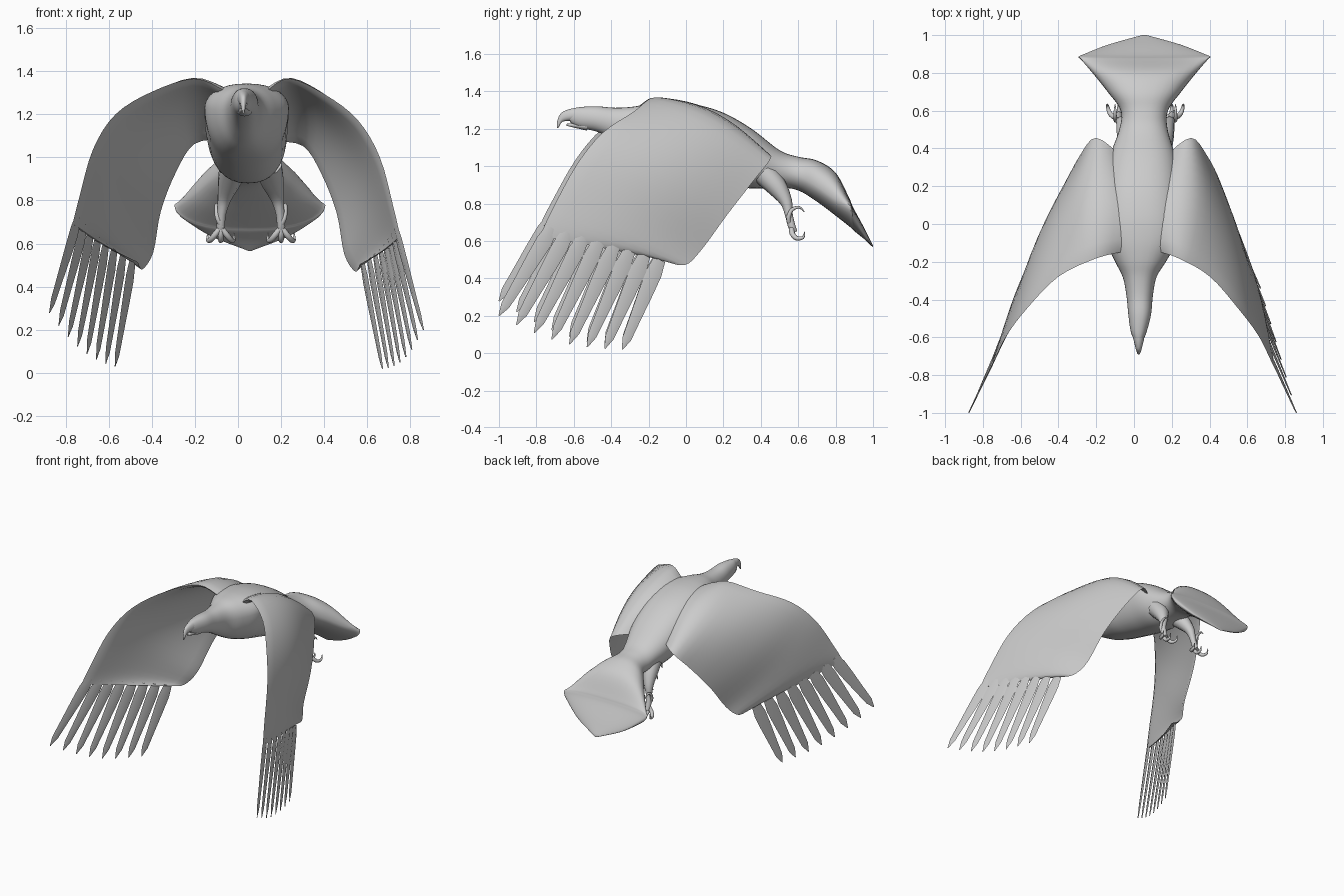
import bpy, bmesh, math
from mathutils import Vector

if "Cube" in bpy.data.objects:
    bpy.data.objects.remove(bpy.data.objects["Cube"])

grey = bpy.data.materials.new("plain grey")
grey.use_nodes = True
GREY = (0.6, 0.6, 0.6, 1)
grey.diffuse_color = GREY
grey.node_tree.nodes["Principled BSDF"].inputs["Base Color"].default_value = GREY


def smooth_rows(rows, steps):
    """Catmull-Rom resampling of rows of numbers."""
    rows = [Vector(r) for r in rows]
    out = []
    for i in range(len(rows) - 1):
        a, b = rows[i], rows[i + 1]
        ta = (b - rows[max(i - 1, 0)]) / 2
        tb = (rows[min(i + 2, len(rows) - 1)] - a) / 2
        for k in range(steps):
            t = k / steps
            out.append(a * (2*t**3 - 3*t*t + 1) + ta * (t**3 - 2*t*t + t)
                       + b * (3*t*t - 2*t**3) + tb * (t**3 - t*t))
    return out + [rows[-1]]


def loft(name, rings, angle=50):
    """Skin closed rings of points, cap both ends."""
    bm = bmesh.new()
    vr = [[bm.verts.new(p) for p in ring] for ring in rings]
    n = len(vr[0])
    for a, b in zip(vr, vr[1:]):
        for i in range(n):
            j = (i + 1) % n
            bm.faces.new((a[i], a[j], b[j], b[i]))
    bm.faces.new(vr[0])
    bm.faces.new(vr[-1])
    bmesh.ops.recalc_face_normals(bm, faces=bm.faces)
    mesh = bpy.data.meshes.new(name)
    bm.to_mesh(mesh)
    bm.free()
    mesh.materials.append(grey)
    ob = bpy.data.objects.new(name, mesh)
    bpy.context.collection.objects.link(ob)
    bpy.ops.object.select_all(action="DESELECT")
    ob.select_set(True)
    bpy.context.view_layer.objects.active = ob
    bpy.ops.object.shade_smooth_by_angle(angle=math.radians(angle))
    return ob


def hull(name, rows, steps=5, sides=32):
    """Loft along y; rows are (y, centre x, half width, top, middle, bottom)."""
    rings = []
    for y, cx, hw, top, mid, bot in smooth_rows(rows, steps):
        ring = []
        for k in range(sides):
            a = 2 * math.pi * k / sides
            s, c = math.sin(a), math.cos(a)
            c = math.copysign(abs(c) ** .85, c)
            ring.append((cx + hw * c, y, mid + s * (top - mid if s > 0 else mid - bot)))
        rings.append(ring)
    return loft(name, rings)


def tube(name, rows, steps=4, sides=10):
    """Round tube; rows are (x, y, z, radius)."""
    pts = smooth_rows(rows, steps)
    rings = []
    for i, p in enumerate(pts):
        d = (pts[min(i + 1, len(pts) - 1)] - pts[max(i - 1, 0)]).to_3d().normalized()
        u = d.cross(Vector((1, 0, 0.1))).normalized()
        v = d.cross(u)
        rings.append([p.to_3d() + p[3] * (u * math.cos(a) + v * math.sin(a))
                      for a in (2 * math.pi * k / sides for k in range(sides))])
    return loft(name, rings)


# Head, body and fanned tail in one skin
hull("body", [
    (-.62, .025, .022, 1.305, 1.265, 1.235),
    (-.57, .025, .042, 1.315, 1.26, 1.205),
    (-.48, .03, .060, 1.32, 1.25, 1.185),
    (-.38, .03, .070, 1.312, 1.23, 1.14),
    (-.28, .03, .090, 1.318, 1.22, 1.08),
    (-.19, .035, .140, 1.335, 1.22, 1.03),
    (-.08, .04, .190, 1.342, 1.23, .99),
    (.05, .04, .195, 1.33, 1.22, .95),
    (.2, .04, .192, 1.285, 1.16, .91),
    (.35, .045, .175, 1.20, 1.07, .88),
    (.5, .05, .128, 1.085, .99, .885),
    (.6, .055, .125, 1.05, .95, .87),
    (.7, .055, .195, 1.03, .89, .81),
    (.8, .055, .275, .965, .82, .735),
    (.87, .055, .335, .835, .785, .68),
    (.885, .055, .350, .80, .775, .667),
    (.90, .055, .318, .767, .74, .652),
    (.95, .055, .190, .675, .645, .612),
    (1, .055, .012, .575, .57, .565)])

# Hooked upper beak and lower beak
hull("upper_beak", [
    (-.69, .025, .004, 1.235, 1.215, 1.202),
    (-.68, .025, .010, 1.265, 1.235, 1.208),
    (-.66, .025, .016, 1.29, 1.26, 1.237),
    (-.61, .025, .028, 1.308, 1.27, 1.242),
    (-.55, .025, .040, 1.312, 1.27, 1.24)], 4, 16)
hull("lower_beak", [
    (-.64, .025, .005, 1.226, 1.222, 1.216),
    (-.60, .025, .018, 1.23, 1.218, 1.206),
    (-.53, .03, .035, 1.235, 1.215, 1.19)], 4, 16)

# Wing edges for the left wing, shoulder to feather line, then feather tips
LEAD = [(.14, -.15, 1.31), (.24, -.185, 1.362), (.40, -.28, 1.29), (.55, -.45, 1.175),
        (.655, -.59, 1.0), (.72, -.72, .76), (.75, -.78, .63)]
TRAIL = [(.17, .36, 1.07), (.30, .455, 1.05), (.385, .36, .92), (.455, .22, .74),
         (.49, .08, .55), (.54, -.01, .47), (.56, -.13, .50)]
LEAD_TIP, TRAIL_TIP = (.86, -1.0, .20), (.67, -.34, .02)
FEATHERS, CHORD = 8, 14


def pose(p, station, trailing, left):
    """Place an edge point; the right wing hangs a little closer at the rear."""
    x, y, z = p
    if left:
        return Vector(p)
    if trailing:
        return Vector((-(x - .1), y, z + .01))
    return Vector((-(x + .015 - .085 * max(0, 1 - station / 2.5)), y, z + .012 * max(0, station - 1)))


def wing(side, left):
    lead = smooth_rows([pose(p, i, False, left) for i, p in enumerate(LEAD)], 4)
    trail = smooth_rows([pose(p, i, True, left) for i, p in enumerate(TRAIL)], 4)
    n = len(lead)
    sign = 1 if left else -1

    def frame(i):
        a, b = max(i - 1, 0), min(i + 1, n - 1)
        span = lead[b] + trail[b] - lead[a] - trail[a]
        chord = trail[i] - lead[i]
        return chord, sign * span.cross(chord).normalized()

    def camber(i, u):
        f = i / (n - 1)
        return (.06 - .045 * f * f) * math.sin(math.pi * u)

    # Curved aerofoil skin, thinning towards the feathers
    rings = []
    for i in range(n):
        chord, up = frame(i)
        thick = .07 * (1 - i / (n - 1))
        ring = []
        for k in range(2 * CHORD):
            upper = k <= CHORD
            u = (k if upper else 2 * CHORD - k) / CHORD
            u = u * u * (3 - 2 * u) * .5 + u * .5
            half = thick * math.sqrt(u) * (1 - u) ** 1.5 + .003
            ring.append(lead[i] + chord * u + up * (camber(i, u) + (half if upper else -half)))
        rings.append(ring)
    loft(side + "_wing", rings, 60)

    # Separate flight feathers fanned along the wing end
    i = n - 3
    chord, up = frame(i)
    tip_a = pose(LEAD_TIP, 7.5, False, left)
    tip_b = pose(TRAIL_TIP, 6, True, left)
    for k in range(FEATHERS):
        t = k / (FEATHERS - 1)
        u = .06 + .84 * t
        root = lead[i] + chord * u + up * camber(i, u)
        tip = tip_a.lerp(tip_b, t)
        tip.z -= .05 * math.sin(math.pi * t)
        path = tip - root
        across = (chord - path * (chord.dot(path) / path.length_squared)).normalized()
        out = across.cross(path).normalized()
        rings = []
        for f, w in ((0, .034), (.15, .045), (.35, .041), (.6, .033), (.88, .025), (1, .003)):
            c = root + path * f
            th = .007 * (1 - .6 * f)
            rings.append([c + across * w, c + out * th, c - across * w, c - out * th])
        loft(f"{side}_feather_{k + 1}", rings, 40)


wing("left", True)
wing("right", False)

# Legs with clenched talons
for side, cx, s in (("left", .195, 1), ("right", -.075, -1)):
    tube(side + "_leg", [
        (cx - .055 * s, .42, .96, .065), (cx - .035 * s, .485, .89, .055),
        (cx - .012 * s, .535, .81, .033), (cx, .55, .74, .021),
        (cx + .005 * s, .565, .68, .020), (cx + .005 * s, .58, .645, .017)])
    for k, dx in enumerate((-.055, 0, .055)):
        x = cx + .005 * s
        tube(f"{side}_toe_{k + 1}", [
            (x, .565, .675, .014), (x + dx * .5, .568, .64, .014),
            (x + dx * .9, .59, .615, .012), (x + dx * 1.1, .625, .618, .008),
            (x + dx * 1.1, .635, .65, .002)])
    tube(side + "_hind_toe", [
        (cx, .56, .68, .014), (cx + .02 * s, .548, .72, .012),
        (cx + .025 * s, .565, .765, .010), (cx + .025 * s, .605, .78, .007),
        (cx + .025 * s, .633, .755, .002)])
